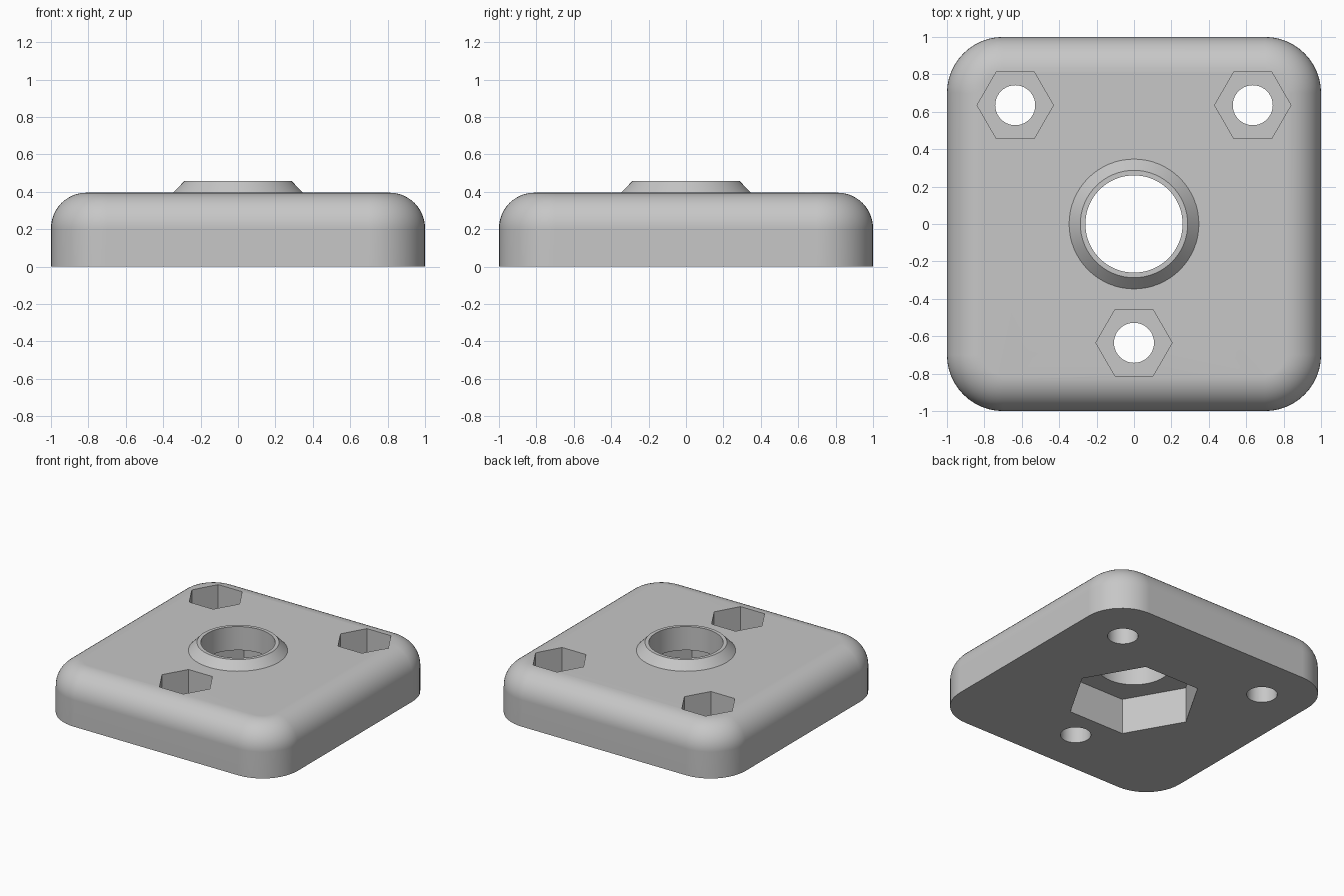
import bpy, bmesh
from math import sin, cos, pi, radians

cube = bpy.data.objects.get("Cube")
if cube:
    bpy.data.objects.remove(cube, do_unlink=True)

TOP, BOSS_TOP = 0.395, 0.457      # plate and collar heights
CORNER, FILLET = 0.3, 0.19        # plan corner and top edge radii
BOLTS = [(-0.635, 0.635), (0.635, 0.635), (0, -0.635)]

grey = bpy.data.materials.new("plain grey")
grey.use_nodes = True
grey.diffuse_color = (0.57, 0.57, 0.57, 1)
grey.node_tree.nodes["Principled BSDF"].inputs["Base Color"].default_value = grey.diffuse_color


def ring(r, z, n, at=(0, 0)):
    return [(at[0] + r * cos(2 * pi * i / n), at[1] + r * sin(2 * pi * i / n), z) for i in range(n)]


def rounded_square(inset, z, steps=12):
    r, c = CORNER - inset, 1 - CORNER
    points = []
    for k, (sx, sy) in enumerate([(1, 1), (-1, 1), (-1, -1), (1, -1)]):
        for i in range(steps + 1):
            a = pi / 2 * (k + i / steps)
            points.append((sx * c + r * cos(a), sy * c + r * sin(a), z))
    return points


def loft(name, rings):
    """Closed solid through rings of equal point count, bottom to top."""
    bm = bmesh.new()
    loops = [[bm.verts.new(p) for p in pts] for pts in rings]
    n = len(loops[0])
    for low, high in zip(loops, loops[1:]):
        for i in range(n):
            j = (i + 1) % n
            bm.faces.new((low[i], low[j], high[j], high[i]))
    bm.faces.new(loops[0][::-1])
    bm.faces.new(loops[-1])
    mesh = bpy.data.meshes.new(name)
    bm.to_mesh(mesh)
    bm.free()
    mesh.materials.append(grey)
    obj = bpy.data.objects.new(name, mesh)
    bpy.context.collection.objects.link(obj)
    return obj


def prism(name, r, z0, z1, n, at=(0, 0)):
    return loft(name, [ring(r, z0, n, at), ring(r, z1, n, at)])


def combine(target, tool, operation):
    bpy.context.view_layer.objects.active = target
    mod = target.modifiers.new(operation.lower(), 'BOOLEAN')
    mod.operation, mod.solver, mod.object = operation, 'EXACT', tool
    bpy.ops.object.modifier_apply(modifier=mod.name)
    bpy.data.objects.remove(tool, do_unlink=True)


# Plate with rounded corners and a filleted top edge
rings = [rounded_square(0, 0)]
for i in range(13):
    a = pi / 2 * i / 12
    rings.append(rounded_square(FILLET * (1 - cos(a)), TOP - FILLET * (1 - sin(a))))
plate = loft("mounting_plate", rings)

# Tapered collar on top
collar = loft("collar", [ring(0.347, 0.3, 64), ring(0.347, TOP, 64), ring(0.287, BOSS_TOP, 64)])
combine(plate, collar, 'UNION')

# Central bore with a hexagonal pocket underneath
combine(plate, prism("bore", 0.26, -0.1, 0.6, 64), 'DIFFERENCE')
combine(plate, prism("hex_pocket", 0.473, -0.1, 0.275, 6), 'DIFFERENCE')

# Bolt holes with hexagonal nut recesses on top
for at in BOLTS:
    combine(plate, prism("bolt_hole", 0.107, -0.1, 0.6, 40, at), 'DIFFERENCE')
    combine(plate, prism("nut_recess", 0.204, 0.16, 0.6, 6, at), 'DIFFERENCE')

# Smooth rounded areas, crisp edges, flat large faces
bpy.ops.object.select_all(action='DESELECT')
plate.select_set(True)
bpy.context.view_layer.objects.active = plate
bpy.ops.object.shade_smooth_by_angle(angle=radians(30))
weighted = plate.modifiers.new("weighted_normals", 'WEIGHTED_NORMAL')
weighted.keep_sharp = True
